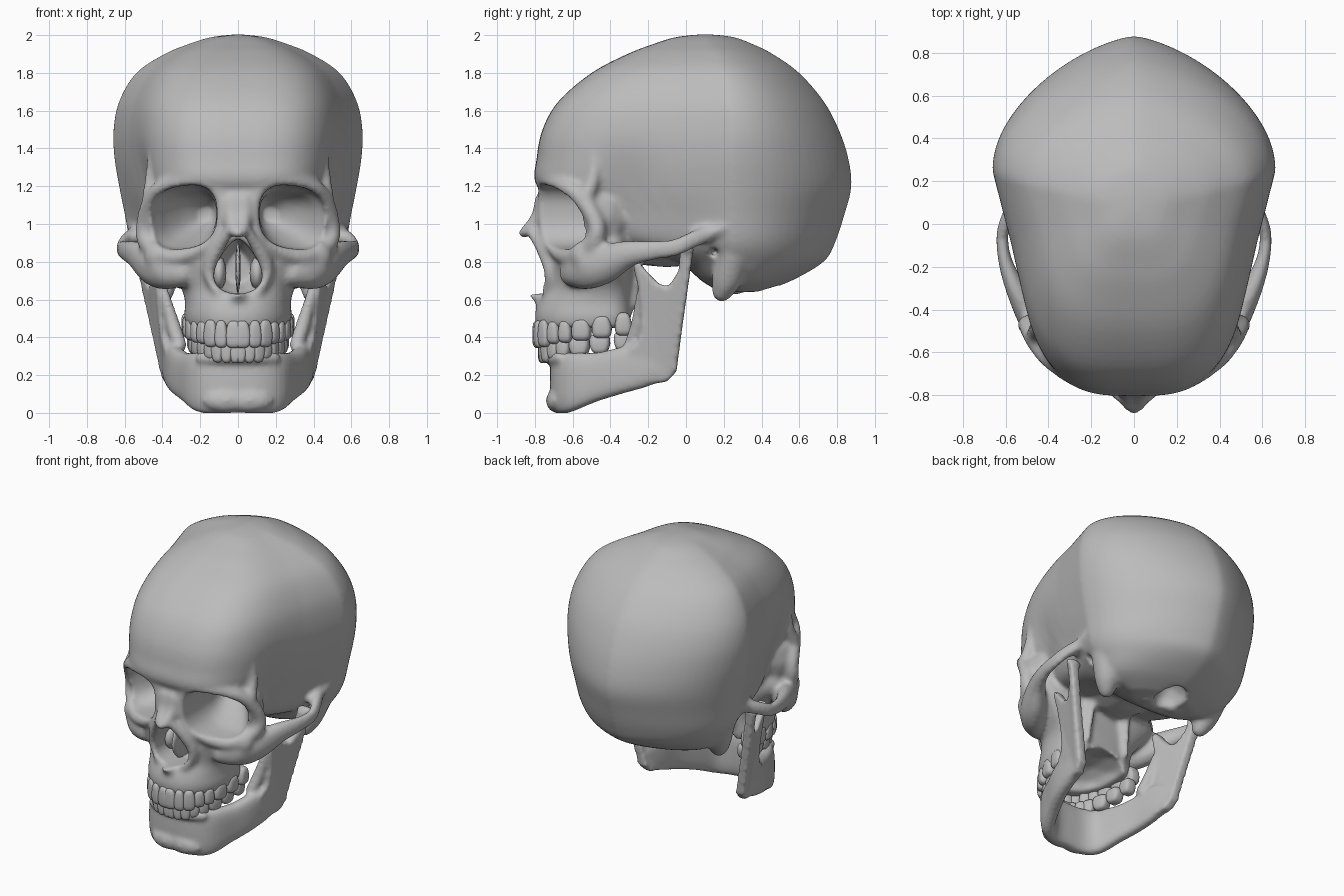
import bpy, bmesh, math
from mathutils import Matrix, Vector

cube = bpy.data.objects.get("Cube")
if cube:
    bpy.data.objects.remove(cube, do_unlink=True)
# One flat bone colour
bone = bpy.data.materials.new("bone_grey")
bone.use_nodes = True
bone.diffuse_color = (0.5, 0.5, 0.5, 1)
bone.node_tree.nodes["Principled BSDF"].inputs["Base Color"].default_value = (0.5, 0.5, 0.5, 1)

def spline(pts, steps):
    out, last = [], len(pts) - 1
    for i in range(last):
        quad = list(zip(pts[max(i - 1, 0)], pts[i], pts[i + 1], pts[min(i + 2, last)]))
        for k in range(steps):
            t = k / steps
            out.append([b + 0.5 * t * (c - a + t * (2*a - 5*b + 4*c - d + t * (3*b - 3*c + d - a)))
                        for a, b, c, d in quad])
    return out + [list(pts[-1])]

def power(v, n):
    return math.copysign(abs(v) ** (2 / n), v)

def turn(count):
    return [math.tau * i / count for i in range(count)]

def loft(bm, rings):
    loops = [[bm.verts.new(p) for p in r] for r in rings]
    n = len(loops[0])
    for a, b in zip(loops, loops[1:]):
        for i in range(n):
            j = (i + 1) % n
            bm.faces.new((a[i], a[j], b[j], b[i]))
    bm.faces.new(loops[0])
    bm.faces.new(loops[-1])

def blob(bm, centre, radii, mirror=False):
    for s in ((1, -1) if mirror else (1,)):
        place = Matrix.Translation((s * centre[0], centre[1], centre[2]))
        bmesh.ops.create_icosphere(bm, subdivisions=2, radius=1,
                                   matrix=place @ Matrix.Diagonal((*radii, 1)))

# Mirrored strand of overlapping blobs; points are x, y, z, radius
def chain(bm, pts, flat=1.0, steps=5):
    for x, y, z, r in spline(pts, steps):
        blob(bm, (x, y, z), (r * flat, r, r), True)

def plan_ring(z, front, back, width, mid, nf, back_x, back_y):
    ring = []
    for a in turn(72):
        c, s = math.cos(a), math.sin(a)
        nx, ny, reach = (nf, nf, mid - front) if s < 0 else (back_x, back_y, back - mid)
        ring.append(Vector((width * power(c, nx), mid + reach * power(s, ny), z)))
    return ring

def add_object(name, bm):
    bmesh.ops.recalc_face_normals(bm, faces=bm.faces[:])
    mesh = bpy.data.meshes.new(name)
    bm.to_mesh(mesh)
    bm.free()
    mesh.materials.append(bone)
    mesh.shade_smooth()
    ob = bpy.data.objects.new(name, mesh)
    bpy.context.scene.collection.objects.link(ob)
    return ob

def remesh(ob, size):
    mod = ob.modifiers.new("merge", "REMESH")
    mod.mode, mod.voxel_size = "VOXEL", size

def bake(ob):
    mod = ob.modifiers.new("soften", "SMOOTH")
    mod.factor, mod.iterations = 0.5, 8
    graph = bpy.context.evaluated_depsgraph_get()
    mesh = bpy.data.meshes.new_from_object(ob.evaluated_get(graph))
    ob.modifiers.clear()
    ob.data = mesh
    mesh.materials.clear()
    mesh.materials.append(bone)
    for p in mesh.polygons:
        p.use_smooth, p.material_index = True, 0

# Braincase: z, front, back, half width, widest y
skull = bmesh.new()
levels = [(2.003, .06, .15, .03, .1), (1.988, -.06, .26, .15, .11), (1.95, -.18, .36, .27, .13),
          (1.9, -.31, .46, .39, .16), (1.8, -.5, .6, .54, .2), (1.65, -.675, .73, .63, .23),
          (1.5, -.76, .81, .66, .25), (1.35, -.79, .86, .655, .25), (1.2, -.79, .877, .63, .25),
          (1.05, -.6, .84, .6, .25), (.9, -.4, .79, .57, .25), (.8, -.05, .73, .51, .26),
          (.7, .08, .56, .42, .27), (.64, .18, .4, .25, .28)]
rings = []
for lv in spline(levels, 4):
    rings.append(plan_ring(*lv, 3.2, 1.43, 2))
    for p in rings[-1]:  # narrowing forehead and hollow temples
        u = max(0, (lv[4] - p.y) / (lv[4] - lv[1]))
        p.x *= 1 - .19 * u * u / (u * u + .06)
        p.x *= 1 - .08 * math.exp(-((p.y + .34) / .15) ** 2 - ((p.z - 1.15) / .22) ** 2)
loft(skull, rings)
# Upper jaw and midface: z, front, back, half width, widest y
levels = [(.45, -.79, -.29, .27, -.45), (.51, -.8, -.28, .285, -.45), (.58, -.785, -.28, .28, -.45),
          (.66, -.745, -.28, .3, -.43), (.75, -.73, -.28, .37, -.42), (.87, -.73, -.28, .47, -.42),
          (1.0, -.745, -.3, .42, -.42), (1.12, -.765, -.3, .38, -.42), (1.2, -.775, -.3, .36, -.42)]
loft(skull, [plan_ring(*lv, 2.2, 3, 3) for lv in spline(levels, 3)])
# Eye socket rims and side walls
chain(skull, [(.1, -.74, 1.17, .045), (.25, -.725, 1.225, .045), (.38, -.64, 1.2, .048),
              (.455, -.55, 1.13, .05), (.495, -.475, 1.0, .048), (.48, -.49, .9, .05),
              (.38, -.6, .83, .045), (.25, -.675, .84, .035), (.13, -.735, .92, .03),
              (.09, -.745, 1.05, .04), (.1, -.74, 1.17, .045)])
blob(skull, (.33, -.46, 1.03), (.165, .17, .19), True)
# Temple ridges
chain(skull, [(.465, -.53, 1.14, .045), (.455, -.49, 1.25, .04), (.45, -.48, 1.38, .03)])
# Cheekbones and arches
chain(skull, [(.29, -.6, .74, .075), (.39, -.53, .755, .105), (.47, -.44, .785, .108),
              (.55, -.31, .84, .075), (.6, -.18, .86, .056), (.615, -.06, .875, .05),
              (.595, .02, .91, .048), (.55, .12, .95, .045)], .6, 7)
blob(skull, (.4, -.55, .83), (.1, .07, .09), True)
chain(skull, [(.55, .05, .93, .04), (.55, .15, .96, .035), (.565, .24, 1.0, .025)])
# Nose bones, opening edges and spine
chain(skull, [(.03, -.745, 1.12, .06), (.03, -.775, 1.03, .05), (.02, -.84, .965, .035),
              (.0, -.88, .945, .016)])
chain(skull, [(.05, -.815, .955, .03), (.125, -.745, .84, .04), (.15, -.715, .74, .04),
              (.1, -.73, .635, .035)])
chain(skull, [(0, -.76, .61, .05), (0, -.81, .635, .028), (0, -.845, .65, .016)])
# Bumps behind the ears, base knobs, wing plates and front of the base
chain(skull, [(.45, .25, .84, .09), (.41, .22, .72, .085), (.39, .19, .64, .055)])
chain(skull, [(.12, .16, .72, .06), (.11, .26, .66, .04)])
chain(skull, [(.14, -.27, .85, .06), (.16, -.28, .58, .035)], .6)
blob(skull, (0, -.1, .86), (.2, .28, .09))
# Cutters for the sockets, nose, palate, ears and spinal opening
cut = bmesh.new()
for side in (1, -1):
    rings = []
    for y, cx, cz, r in spline([(-1, .29, 1.035, .18), (-.6, .29, 1.035, .178), (-.48, .265, 1.035, .15),
                                (-.35, .21, 1.05, .1), (-.26, .17, 1.05, .04)], 3):
        flat = [(r * power(math.cos(a), 2.6), r * power(math.sin(a), 2.6)) for a in turn(40)]
        rings.append([(side * (cx + dx), y, cz + .93 * dz - .12 * dx) for dx, dz in flat])
    loft(cut, rings)
loft(cut, [[(size * .118 * math.cos(a) * (1 - .45 * math.sin(a)), y,
             .775 + size * .145 * math.sin(a)) for a in turn(32)]
           for y, size in ((-1, 1), (-.6, 1), (-.48, .6))])
blob(cut, (0, -.43, .44), (.19, .3, .13))
blob(cut, (.56, .15, .85), (.2, .028, .028), True)
blob(cut, (0, .36, .62), (.1, .13, .16))
cutter = add_object("socket_cutters", cut)
cutter.hide_render = True
cranium = add_object("cranium", skull)
remesh(cranium, .014)
mod = cranium.modifiers.new("sockets", "BOOLEAN")
mod.operation, mod.solver, mod.object = "DIFFERENCE", "EXACT", cutter
remesh(cranium, .0135)
bake(cranium)
bpy.data.objects.remove(cutter, do_unlink=True)
# Thin wall and scrolls inside the nose
bm = bmesh.new()
blob(bm, (0, -.6, .77), (.014, .14, .14))
blob(bm, (.1, -.56, .74), (.04, .1, .09), True)
add_object("nasal_septum", bm)
# Lower jaw body: x, y, bottom, top, half thickness
jaw = bmesh.new()
half = [(.0, -.67, .0, .32, .05), (.12, -.66, -.004, .32, .05), (.21, -.605, .005, .32, .05),
        (.275, -.47, .06, .32, .05), (.325, -.34, .1, .35, .05), (.355, -.2, .14, .38, .045),
        (.378, -.09, .19, .34, .028)]
path = spline([(-p[0], *p[1:]) for p in half[:0:-1]] + half, 4)
rings = []
for i, (x, y, low, high, thick) in enumerate(path):
    p, q = path[max(i - 1, 0)], path[min(i + 1, len(path) - 1)]
    out = Vector((q[1] - p[1], p[0] - q[0], 0)).normalized()
    mid, up = Vector((x, y, (low + high) / 2)), Vector((0, 0, (high - low) / 2))
    rings.append([mid + out * thick * power(math.cos(a), 3) + up * power(math.sin(a), 3)
                  for a in turn(24)])
loft(jaw, rings)
blob(jaw, (.06, -.685, .065), (.13, .058, .067), True)
chain(jaw, [(.19, -.665, .29, .035), (.1, -.71, .29, .035), (0, -.72, .29, .035)])
# Rising branches with hook and hinge: outline in y, z
outline = [(-.27, .14), (-.1, .165), (-.05, .22), (-.02, .45), (.03, .8), (.04, .87), (0, .89),
           (-.03, .86), (-.04, .75), (-.09, .67), (-.14, .68), (-.2, .74), (-.265, .82),
           (-.28, .78), (-.25, .65), (-.235, .5), (-.25, .39), (-.3, .34)]
for side in (1, -1):
    loft(jaw, [[(side * (.38 + .18 * (z - .2) + (.09 + .3 * z) * (y + .04) + d), y, z)
                for y, z in outline] for d in (-.034, .034)])
blob(jaw, (.515, .01, .865), (.062, .032, .032), True)
chain(jaw, [(.385, -.24, .62, .028), (.345, -.255, .47, .04), (.31, -.29, .36, .04)])
mandible = add_object("mandible", jaw)
remesh(mandible, .013)
bake(mandible)
# Teeth: rounded blocks set along a dental arch
arch = [Vector(p) for p in spline([(0, -.785), (.1, -.77), (.19, -.7), (.245, -.58),
                                   (.27, -.44), (.275, -.29)], 40)]

def teeth(name, widths, inset, base, rise, tall, up):
    bm, run = bmesh.new(), 0
    for k, w in enumerate(widths):
        share = w / sum(widths)
        i = int((run + share / 2) * (len(arch) - 1))
        run += share
        tan = (arch[i + 1] - arch[i - 1]).normalized()
        deep, high = (.06, tall) if k < 3 else (.085, tall * .85)
        inner = Vector((-tan.y, tan.x))
        pos = arch[i] + inner * (inset + .2 * deep * (k > 2))
        for side in (1, -1):
            for v in bmesh.ops.create_icosphere(bm, subdivisions=3, radius=1)["verts"]:
                a, b, c = (power(n, 3.4) / 2 for n in v.co)
                flat = pos + tan * a * w * (1 - .5 * max(0, c * up)) + inner * b * deep
                v.co = (side * flat.x, flat.y, base + rise * run * run + c * high)
    add_object(name, bm)

teeth("upper_teeth", (.086, .07, .08, .075, .075, .105, .105, .09), 0, .415, .055, .145, 1)
teeth("lower_teeth", (.06, .065, .07, .075, .08, .11, .11, .095), .03, .325, .055, .125, -1)
